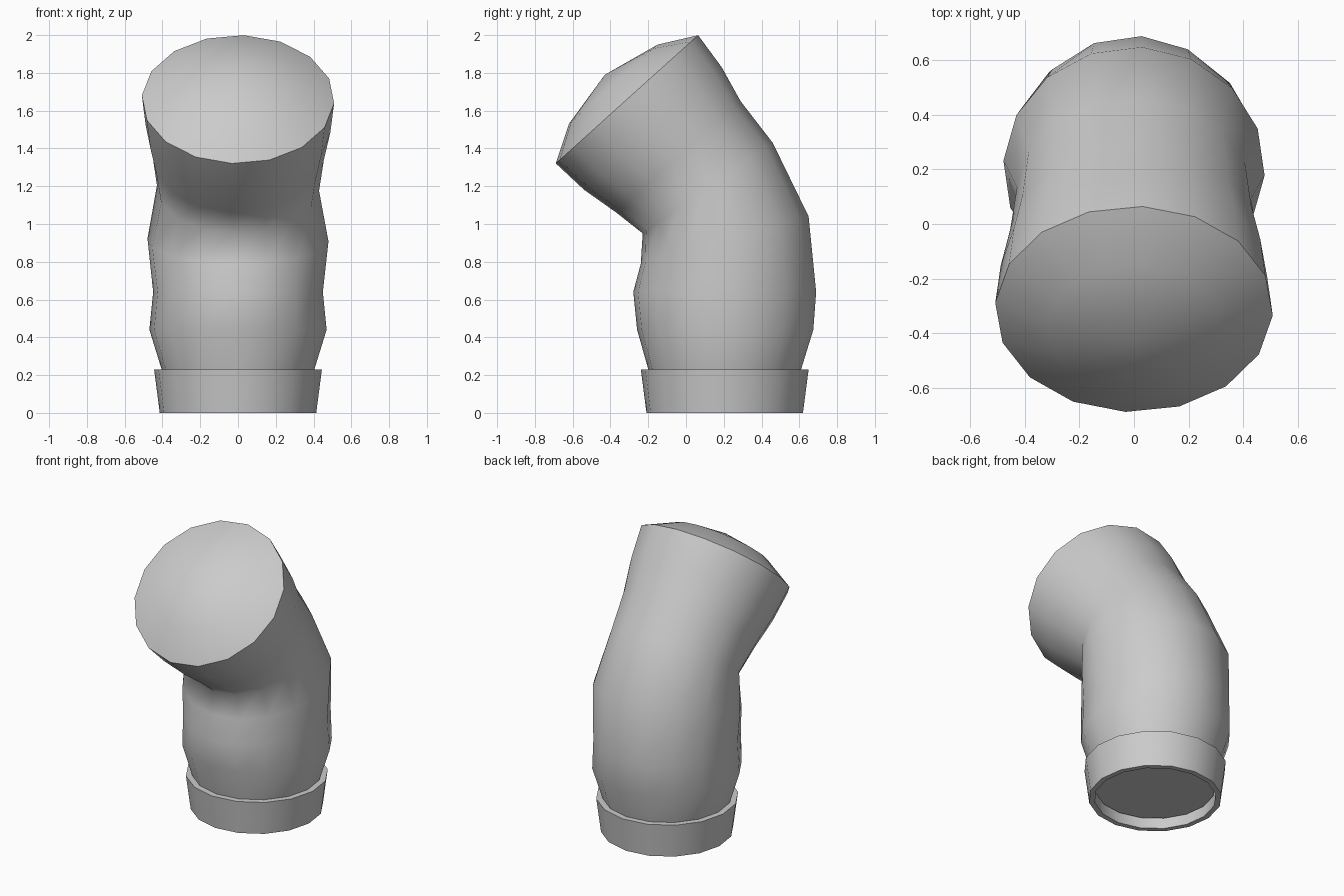
import bpy, bmesh, math
from mathutils import Vector

if "Cube" in bpy.data.objects:
    bpy.data.objects.remove(bpy.data.objects["Cube"])

SIDES = 16
TWIST = math.radians(-3.5)


def make_ring(bm, front, back, half_width):
    """Elliptical ring spanning two (y, z) points in the side profile."""
    f, b = Vector((0, *front)), Vector((0, *back))
    mid, half = (f + b) / 2, (b - f) / 2
    verts = []
    for i in range(SIDES):
        a = 2 * math.pi * i / SIDES + TWIST
        verts.append(bm.verts.new(mid + half * math.sin(a) + Vector((half_width * math.cos(a), 0, 0))))
    return verts


def bridge(bm, r0, r1):
    for i in range(SIDES):
        j = (i + 1) % SIDES
        bm.faces.new((r0[i], r0[j], r1[j], r1[i]))


def finish(bm, name):
    bmesh.ops.recalc_face_normals(bm, faces=bm.faces[:])
    mesh = bpy.data.meshes.new(name)
    bm.to_mesh(mesh)
    bm.free()
    ob = bpy.data.objects.new(name, mesh)
    bpy.context.collection.objects.link(ob)
    bpy.ops.object.select_all(action='DESELECT')
    ob.select_set(True)
    bpy.context.view_layer.objects.active = ob
    bpy.ops.object.shade_smooth_by_angle(angle=math.radians(60))


# Bent pipe: front point, back point, half width of each section
sections = [
    ((-0.17, 0.07), (0.58, 0.07), 0.375),
    ((-0.20, 0.23), (0.61, 0.23), 0.405),
    ((-0.26, 0.44), (0.675, 0.44), 0.47),
    ((-0.28, 0.64), (0.69, 0.64), 0.45),
    ((-0.24, 0.79), (0.65, 1.04), 0.48),
    ((-0.23, 0.95), (0.46, 1.43), 0.43),
    ((-0.37, 1.06), (0.29, 1.65), 0.455),
    ((-0.54, 1.18), (0.19, 1.83), 0.49),
    ((-0.69, 1.32), (0.065, 2.0), 0.51),
]
bm = bmesh.new()
rings = [make_ring(bm, *s) for s in sections]
for r0, r1 in zip(rings, rings[1:]):
    bridge(bm, r0, r1)
bm.faces.new(rings[0])

# Shallow dome closing the upper end
dome = make_ring(bm, (-0.62, 1.53), (-0.15, 1.95), 0.32)
bridge(bm, rings[-1], dome)
apex = bm.verts.new((0, -0.43, 1.79))
for i in range(SIDES):
    bm.faces.new((dome[i], dome[(i + 1) % SIDES], apex))
finish(bm, "bent_pipe")

# Flared collar around the foot: closed (radius, height) section
bm = bmesh.new()
cy = 0.205
profile = [(0.38, 0), (0.415, 0), (0.445, 0.23), (0.40, 0.23)]
loops = [make_ring(bm, (cy - r, z), (cy + r, z), r) for r, z in profile]
for k in range(len(loops)):
    bridge(bm, loops[k], loops[(k + 1) % len(loops)])
finish(bm, "base_collar")
